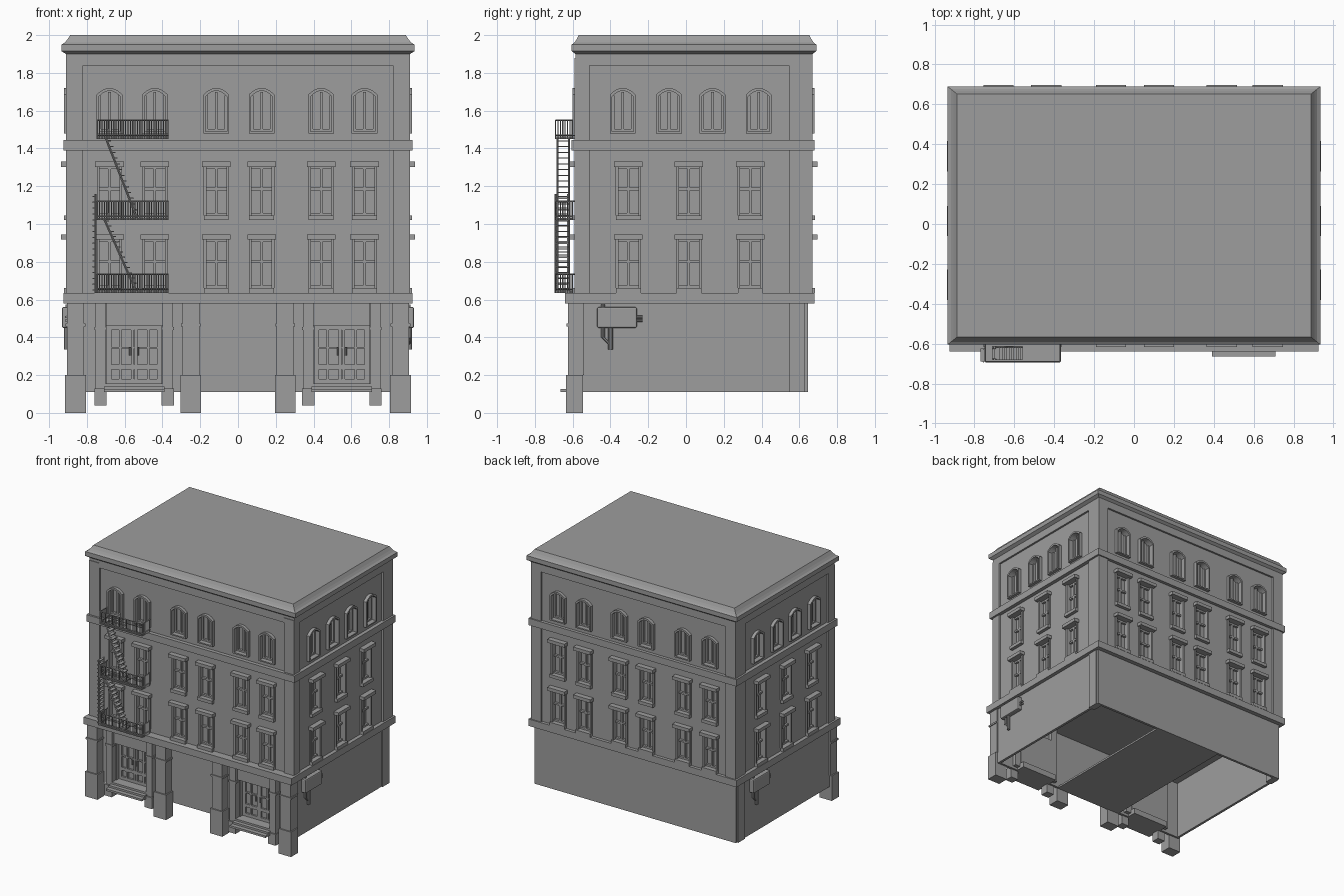
import bpy, bmesh, math
from mathutils import Matrix, Vector

cube = bpy.data.objects.get("Cube")
if cube:
    bpy.data.objects.remove(cube)

stone = bpy.data.materials.new("grey_stone")
stone.use_nodes = True
GREY = (0.34, 0.34, 0.34, 1)
stone.diffuse_color = GREY
stone.node_tree.nodes["Principled BSDF"].inputs["Base Color"].default_value = GREY
ID = Matrix.Identity(4)


class Part:
    """Collects simple solids into one named object."""
    def __init__(self, name, m=ID):
        self.name, self.m, self.bm = name, m, bmesh.new()

    def box(self, x0, x1, y0, y1, z0, z1):
        m = Matrix.Translation(((x0 + x1) / 2, (y0 + y1) / 2, (z0 + z1) / 2))
        m = self.m @ m @ Matrix.Diagonal((x1 - x0, y1 - y0, z1 - z0, 1))
        bmesh.ops.create_cube(self.bm, size=1, matrix=m)

    def prism(self, outline, y0, y1):
        a, b = [[self.bm.verts.new(self.m @ Vector((x, y, z))) for x, z in outline] for y in (y0, y1)]
        n = len(a)
        self.bm.faces.new(a)
        self.bm.faces.new(b[::-1])
        for i in range(n):
            self.bm.faces.new((a[i], b[i], b[(i + 1) % n], a[(i + 1) % n]))

    def bar(self, p, q, r, sides=4):
        p, q = Vector(p), Vector(q)
        d = q - p
        m = self.m @ Matrix.Translation((p + q) / 2) @ d.to_track_quat("Z", "Y").to_matrix().to_4x4()
        bmesh.ops.create_cone(self.bm, cap_ends=True, segments=sides, radius1=r, radius2=r,
                              depth=d.length, matrix=m)

    def done(self):
        bmesh.ops.recalc_face_normals(self.bm, faces=self.bm.faces)
        mesh = bpy.data.meshes.new(self.name)
        self.bm.to_mesh(mesh)
        self.bm.free()
        mesh.materials.append(stone)
        ob = bpy.data.objects.new(self.name, mesh)
        bpy.context.collection.objects.link(ob)
        return ob


def arch(cx, half, z0, spring, rise):
    top = [(cx + half * t / 5, spring + rise * (1 - (t / 5) ** 2)) for t in range(5, -6, -1)]
    return [(cx - half, z0), (cx + half, z0)] + top


# Upper storeys, whose walls are set back between the corner piers
WX, FRONT, BACK = 0.895, -0.575, 0.655
core = Part("upper_walls")
core.box(-WX, WX, FRONT, BACK, 0.6, 1.88)
core = core.done()

piers = Part("corner_piers")
for s in (-1, 1):
    for y0, y1 in ((-0.59, -0.51), (0.545, 0.67)):
        x0, x1 = sorted((s * 0.82, s * 0.91))
        piers.box(x0, x1, y0, y1, 0.6, 1.88)
    x0, x1 = sorted((s * 0.85, s * 0.905))
    piers.box(x0, x1, 0.545, 0.63, 0.11, 0.6)
piers.done()

# Storey bands
bands = Part("storey_bands")
bands.box(-0.925, 0.925, -0.605, 0.68, 1.39, 1.445)
bands.box(-0.925, 0.925, -0.64, 0.68, 0.58, 0.635)
bands.done()

# Cornice and roof: stacked rectangular rings
roof = Part("cornice_roof")
rings = []
for off, z in ((0, 1.84), (0, 1.9), (0.025, 1.915), (0.025, 1.95), (0.008, 1.96), (-0.005, 1.975), (-0.022, 2.0)):
    x, y0, y1 = 0.91 + off, -0.585 - off * 0.8, 0.67 + off * 0.8
    rings.append([roof.bm.verts.new((a, b, z)) for a, b in ((-x, y0), (x, y0), (x, y1), (-x, y1))])
for a, b in zip(rings, rings[1:]):
    for i in range(4):
        j = (i + 1) % 4
        roof.bm.faces.new((a[i], a[j], b[j], b[i]))
roof.bm.faces.new(rings[0][::-1])
roof.bm.faces.new(rings[-1])
roof.done()

# Windows on the four faces: local x along the wall, local -y outward
long_c = (-0.68, -0.44, -0.115, 0.125, 0.44, 0.67)
arch_c = (-0.335, -0.09, 0.14, 0.385)
side_c = (-0.305, 0.015, 0.34)
faces = (("front", 0, -FRONT, long_c, long_c, 1), ("right", 90, WX, arch_c, side_c, 1),
         ("back", 180, BACK, long_c, long_c, -1), ("left", -90, WX, arch_c, side_c, -1))
cutter = Part("window_cutter")
DEEP = 0.03
for name, angle, dist, arched, square, flip in faces:
    m = Matrix.Rotation(math.radians(angle), 4, "Z") @ Matrix.Translation((0, -dist, 0))
    cutter.m = m
    win = Part(name + "_windows", m)
    for c in arched:
        c *= flip
        cutter.prism(arch(c, 0.056, 1.49, 1.675, 0.03), -0.02, DEEP)
        # Arched surround made of an open band
        outer, inner = arch(c, 0.068, 1.48, 1.685, 0.035), arch(c, 0.056, 1.49, 1.675, 0.03)
        n = len(outer)
        for i in range(n):
            j = (i + 1) % n
            win.prism([outer[i], outer[j], inner[j], inner[i]], -0.025, 0.004)
        win.box(c - 0.007, c + 0.007, 0.012, DEEP, 1.49, 1.7)
        for s in (-1, 1):
            x = c + s * 0.05
            win.box(x - 0.006, x + 0.006, 0.012, DEEP, 1.49, 1.68)
        win.box(c - 0.056, c + 0.056, 0.012, DEEP, 1.49, 1.502)
    for c in square:
        c *= flip
        for z in (0.635, 1.02):
            cutter.box(c - 0.056, c + 0.056, -0.02, DEEP, z + 0.025, z + 0.285)
            win.box(c - 0.076, c + 0.076, -0.042, 0, z + 0.283, z + 0.31)    # hood
            win.box(c - 0.066, c + 0.066, -0.027, 0, z, z + 0.026)           # sill
            for s in (-1, 1):
                x = c + s * 0.06
                win.box(x - 0.007, x + 0.007, -0.012, DEEP, z + 0.025, z + 0.285)
            win.box(c - 0.007, c + 0.007, 0.012, DEEP, z + 0.025, z + 0.285)
            for h in (0.032, 0.165, 0.278):
                win.box(c - 0.056, c + 0.056, 0.012, DEEP, z + h - 0.007, z + h + 0.007)
    win.done()
cut = cutter.done()
cut.hide_render = True
mod = core.modifiers.new("window_openings", "BOOLEAN")
mod.operation, mod.solver, mod.object = "DIFFERENCE", "EXACT", cut
bpy.context.view_layer.objects.active = core
bpy.ops.object.modifier_apply(modifier=mod.name)
bpy.data.objects.remove(cut)

# Hollow ground floor, open below except for a central floor
G0, G1, T = -0.55, 0.645, 0.02
ground = Part("ground_walls")
for s in (-1, 1):
    x0, x1 = sorted((s * (WX - T), s * WX))
    ground.box(x0, x1, G0, G1, 0.11, 0.59)
    x0, x1 = sorted((s * 0.7, s * WX))
    ground.box(x0, x1, G0, G0 + T, 0.11, 0.59)
    x0, x1 = sorted((s * 0.4, s * 0.7))
    ground.box(x0, x1, G0, G0 + T, 0.46, 0.59)
ground.box(-0.4, 0.4, G0, G0 + T, 0.11, 0.59)
ground.box(-WX, WX, G1 - T, G1, 0.11, 0.59)
ground.box(-0.3, 0.3, G0, G1, 0.11, 0.125)
ground.done()

# Entrances
for side, s in (("right", -1), ("left", 1)):
    m = Matrix.Translation((s * 0.55, 0, 0))
    pillars = Part(side + "_entrance_pillars", m)
    for c in (-0.3 * s, 0.31 * s):
        pillars.box(c - 0.055, c + 0.055, -0.635, -0.545, 0, 0.2)
        pillars.box(c - 0.045, c + 0.045, -0.625, -0.54, 0.2, 0.59)
        pillars.box(c - 0.052, c + 0.052, -0.632, -0.54, 0.458, 0.472)
    for c in (-0.178, 0.178):
        pillars.box(c - 0.033, c + 0.033, -0.61, -0.545, 0.04, 0.13)
        pillars.box(c - 0.027, c + 0.027, -0.6, -0.5, 0.13, 0.59)
        pillars.box(c - 0.033, c + 0.033, -0.605, -0.54, 0.44, 0.455)
    pillars.box(-0.15, 0.15, -0.575, -0.53, 0.46, 0.59)
    pillars.done()

    steps = Part(side + "_entrance_steps", m)
    for y, z in ((-0.665, 0.11), (-0.63, 0.125), (-0.6, 0.14)):
        steps.box(-0.16, 0.16, y, -0.46, z, z + 0.016)
    steps.done()

    doors = Part(side + "_double_doors", m)
    doors.box(-0.15, 0.15, -0.505, -0.495, 0.155, 0.47)
    for d in (-1, 1):
        for x, w in ((0.009, 0.008), (0.074, 0.007), (0.135, 0.014)):
            doors.box(d * x - w, d * x + w, -0.52, -0.5, 0.155, 0.46)
        x0, x1 = sorted((0, d * 0.148))
        for z0, z1 in ((0.155, 0.18), (0.23, 0.255), (0.34, 0.35), (0.44, 0.465)):
            doors.box(x0, x1, -0.52, -0.5, z0, z1)
        doors.bar((d * 0.02, -0.53, 0.305), (d * 0.02, -0.53, 0.345), 0.006, 8)
        doors.bar((d * 0.148, -0.5, 0.155), (d * 0.148, -0.55, 0.155), 0.004)
    for d in (-1, 1):
        x0, x1 = sorted((d * 0.145, d * 0.155))
        doors.box(x0, x1, -0.55, -0.495, 0.155, 0.47)
    doors.done()

# Fire escape platforms with railings
escape = Part("fire_escape_platforms")
X0, X1, Y0, Y1, R = -0.745, -0.37, -0.69, -0.59, 0.003
for level, z in enumerate((0.635, 1.02, 1.45)):
    well = -0.71 if level else X0 + 0.01
    escape.box(X0, X1, -0.615, Y1, z, z + 0.012)
    escape.box(X0, X1, Y0, -0.68, z, z + 0.012)
    escape.box(X0, well, Y0, Y1, z, z + 0.012)
    escape.box(-0.56 if level else well, X1, Y0, Y1, z, z + 0.012)
    for h in (0.02, 0.1):
        escape.bar((X0, Y0, z + h), (X1, Y0, z + h), 0.004)
        for x in (X0, X1):
            escape.bar((x, Y0, z + h), (x, Y1, z + h), 0.004)
    for i in range(31):
        x = X0 + (X1 - X0) * i / 30
        escape.bar((x, Y0, z), (x, Y0, z + 0.1), R)
    for i in range(1, 8):
        y = Y0 + (Y1 - Y0) * i / 8
        for x in (X0, X1):
            escape.bar((x, y, z), (x, y, z + 0.1), R)
escape.done()

# Sloping stairs between platforms and the end ladder
stairs = Part("fire_escape_stairs")
for top, low in (((-0.7, 1.455), (-0.535, 1.03)), ((-0.71, 1.03), (-0.54, 0.645))):
    for y in (-0.68, -0.62):
        stairs.bar((top[0], y, top[1]), (low[0], y, low[1]), 0.006)
    for i in range(14):
        t = (i + 0.5) / 14
        x, z = [a + (b - a) * t for a, b in zip(top, low)]
        stairs.box(x - 0.006, x + 0.022, -0.68, -0.62, z - 0.003, z + 0.003)
stairs.done()
ladder = Part("fire_escape_ladder")
for y in (-0.69, -0.625):
    ladder.bar((-0.755, y, 0.635), (-0.755, y, 1.16), 0.005)
for i in range(17):
    z = 0.65 + i * 0.031
    ladder.box(-0.77, -0.75, -0.69, -0.625, z - 0.003, z + 0.003)
ladder.done()

# Wall-mounted service boxes with conduits
for side, angle in (("left", 0), ("right", 180)):
    m = Matrix.Rotation(math.radians(angle), 4, "Z")
    box = Part(side + "_service_box", m)
    box.box(0.89, 0.932, -0.47, -0.26, 0.45, 0.56)
    bmesh.ops.bevel(box.bm, geom=box.bm.edges[:], offset=0.008, segments=2, affect="EDGES", profile=0.5)
    box.done()
    pipes = Part(side + "_conduits", m)
    pipes.bar((0.91, -0.4, 0.335), (0.91, -0.4, 0.46), 0.013, 10)
    pipes.bar((0.905, -0.44, 0.4), (0.905, -0.44, 0.575), 0.01, 10)
    pipes.bar((0.905, -0.44, 0.4), (0.91, -0.4, 0.36), 0.007, 8)
    for z in (0.488, 0.508):
        pipes.bar((0.91, -0.27, z), (0.91, -0.23, z), 0.007, 8)
    pipes.done()
